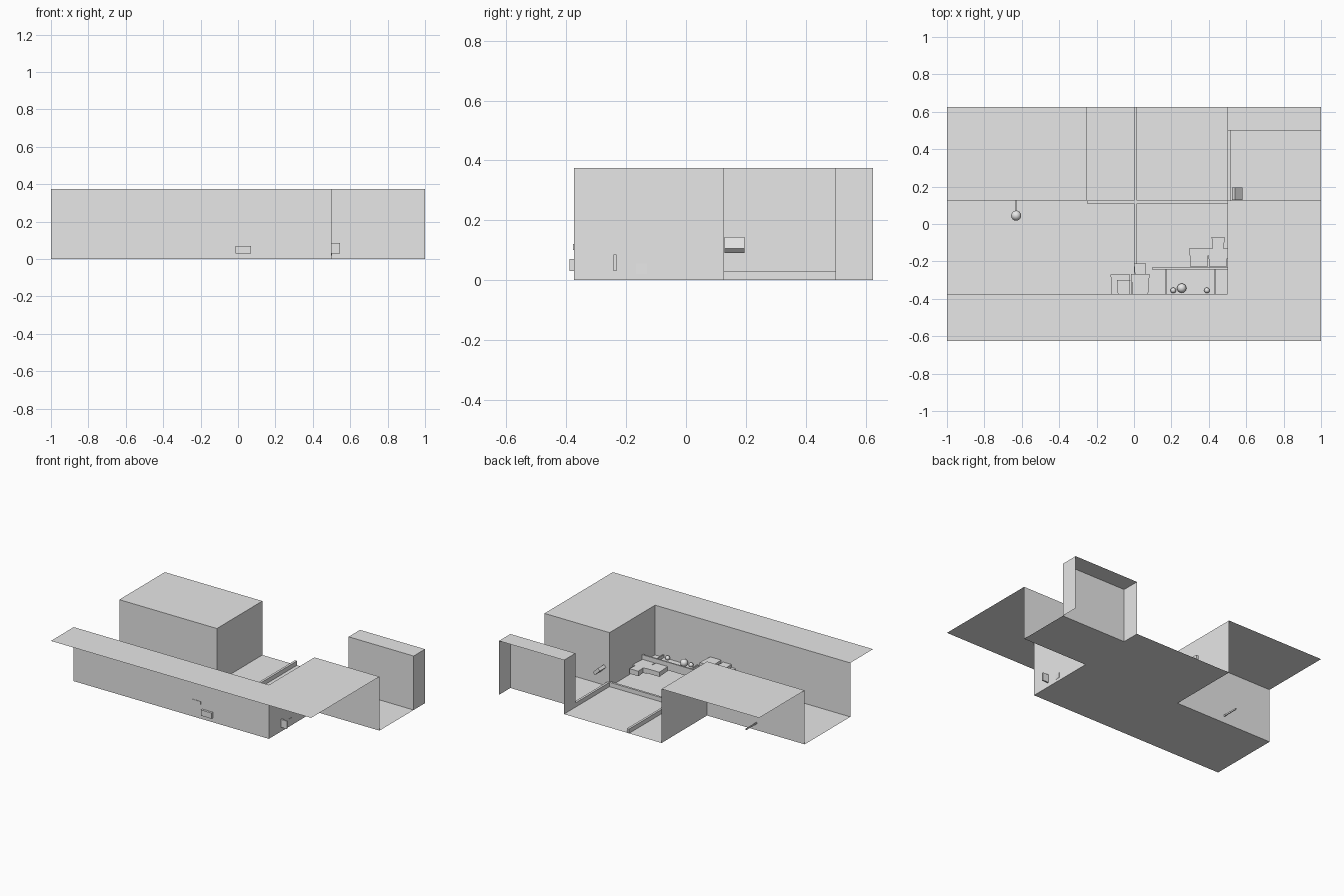
import bpy
import bmesh
from mathutils import Matrix, Vector

if "Cube" in bpy.data.objects:
    bpy.data.objects.remove(bpy.data.objects["Cube"])

H = 0.375  # storey height

grey = bpy.data.materials.new("plain_grey")
grey.use_nodes = True
grey.diffuse_color = (0.8, 0.8, 0.8, 1)
grey.node_tree.nodes["Principled BSDF"].inputs["Base Color"].default_value = (0.8, 0.8, 0.8, 1)


def finish(name, bm):
    mesh = bpy.data.meshes.new(name)
    bm.to_mesh(mesh)
    bm.free()
    mesh.materials.append(grey)
    obj = bpy.data.objects.new(name, mesh)
    bpy.context.collection.objects.link(obj)
    return obj


def sheet(name, z, points):
    """Flat horizontal panel through an outline."""
    bm = bmesh.new()
    bm.faces.new([bm.verts.new((x, y, z)) for x, y in points])
    return finish(name, bm)


def walls(name, points):
    """Thin full-height walls following a plan path."""
    bm = bmesh.new()
    for (ax, ay), (bx, by) in zip(points, points[1:]):
        bm.faces.new([bm.verts.new(p) for p in
                      ((ax, ay, 0), (bx, by, 0), (bx, by, H), (ax, ay, H))])
    return finish(name, bm)


def box(name, x, y, z, taper=1.0):
    """Box from ranges; taper narrows its front end."""
    bm = bmesh.new()
    bmesh.ops.create_cube(bm, size=1)
    mid = Vector([(a + b) / 2 for a, b in (x, y, z)])
    for v in bm.verts:
        k = taper if v.co.y < 0 else 1
        v.co = mid + Vector((v.co.x * (x[1] - x[0]) * k,
                             v.co.y * (y[1] - y[0]), v.co.z * (z[1] - z[0])))
    return finish(name, bm)


def ball(name, x, y, z, r):
    bm = bmesh.new()
    bmesh.ops.create_uvsphere(bm, u_segments=16, v_segments=10, radius=r,
                              matrix=Matrix.Translation((x, y, z)))
    for f in bm.faces:
        f.smooth = True
    return finish(name, bm)


# Floor
sheet("floor", 0, [(-1, -.375), (.5, -.375), (.5, .125), (1, .125), (1, .5),
                   (.5, .5), (.5, .625), (-.25, .625), (-.25, .125), (-1, .125)])

# Roofs
sheet("front_roof", H, [(-1, -.625), (1, -.625), (1, .125), (.5, .125),
                        (.5, -.375), (-1, -.375)])
sheet("rear_right_roof", H, [(-1, .125), (-.25, .125), (-.25, .625), (-1, .625)])
sheet("rear_left_roof", H, [(.5, .5), (1, .5), (1, .625), (.5, .625)])

# Walls
walls("front_wall", [(-1, -.375), (.5, -.375), (.5, .125), (1, .125)])
walls("rear_right_wall", [(-1, .125), (-.25, .125), (-.25, .625)])
walls("rear_left_wall", [(.5, .625), (.5, .5), (1, .5), (1, .625)])

# Low sills between the rooms
box("long_sill", (0, .016), (-.375, .625), (0, .03))
box("cross_sill", (-.25, .5), (.11, .125), (0, .03))
box("side_sill", (.5, .516), (.125, .5), (0, .03))

# Counter with small round items
box("counter_board", (.095, .545), (-.243, -.233), (.03, .085))
box("counter_shelf", (.17, .5), (-.373, -.24), (.025, .03))
for px in (.17, .435):
    box("counter_side", (px - .004, px + .004), (-.373, -.24), (.005, .05))
for bx, by, r in ((.21, -.355, .015), (.255, -.343, .025), (.39, -.355, .015)):
    ball("counter_item", bx, by, .035 + r * .7, r)

# Tapered crates by the counter
box("wide_crate", (.295, .4), (-.23, -.13), (.025, .057), .85)
box("corner_crate", (.395, .503), (-.23, -.13), (.02, .055), .85)
box("small_crate", (.415, .485), (-.13, -.07), (.02, .055), .85)

# Stacked crates by the front wall
box("right_crate", (-.125, -.02), (-.374, -.27), (.06, .1), .9)
box("right_top_crate", (-.09, -.02), (-.378, -.3), (.1, .12), .9)
box("left_crate", (-.013, .07), (-.39, -.27), (.03, .07))
box("left_top_crate", (-.015, .083), (-.374, -.268), (.09, .13), .85)
box("left_small_crate", (0, .065), (-.27, -.21), (.04, .075), .85)

# Tilted screen on the side room wall
screen = box("tilted_screen", (-.027, .027), (-.033, .033), (-.011, .011))
screen.rotation_euler.y = .785
screen.location = (.552, .162, .117)

# Pole with a round head through the rear wall
box("pole", (-.633, -.627), (.06, .24), (.045, .055))
ball("pole_head", -.63, .045, .05, .027)
